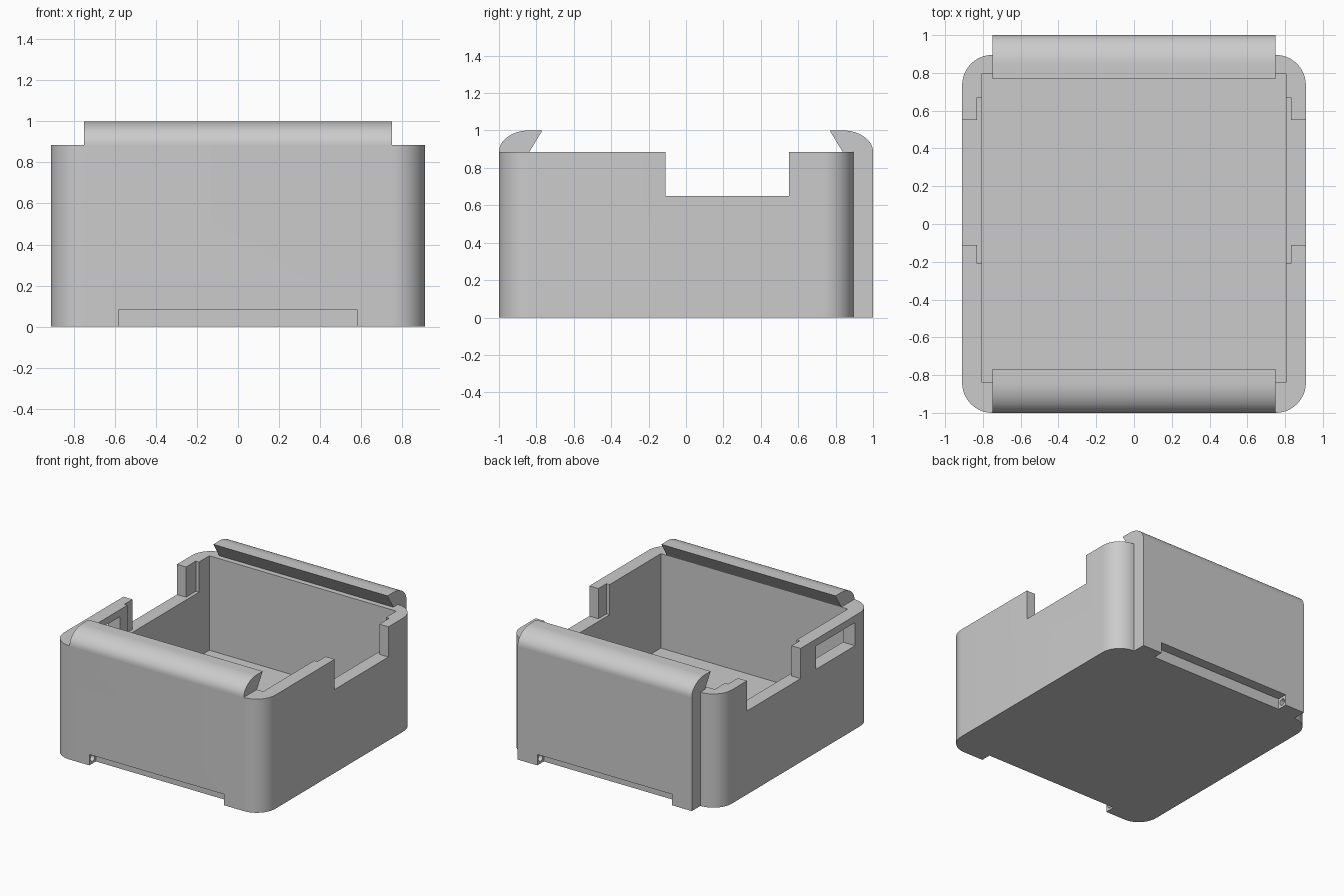
import bpy
import math

if "Cube" in bpy.data.objects:
    bpy.data.objects.remove(bpy.data.objects["Cube"], do_unlink=True)

grey = bpy.data.materials.new("plain grey")
grey.use_nodes = True
grey.diffuse_color = (0.6, 0.6, 0.6, 1)
grey.node_tree.nodes["Principled BSDF"].inputs["Base Color"].default_value = (0.6, 0.6, 0.6, 1)

HALF_X, FRONT, BACK, RIM = 0.91, -1.0, 0.895, 0.885
RADIUS, PANEL_X = 0.16, 0.75


def prism(name, profile, low, high, axis):
    """Extrude a closed 2D profile along x (profile is y, z) or z (profile is x, y)."""
    def place(p, t):
        return (t, p[0], p[1]) if axis == "x" else (p[0], p[1], t)
    n = len(profile)
    verts = [place(p, t) for t in (low, high) for p in profile]
    faces = [tuple(reversed(range(n))), tuple(range(n, 2 * n))]
    faces += [(i, (i + 1) % n, n + (i + 1) % n, n + i) for i in range(n)]
    mesh = bpy.data.meshes.new(name)
    mesh.from_pydata(verts, [], faces)
    mesh.materials.append(grey)
    obj = bpy.data.objects.new(name, mesh)
    bpy.context.collection.objects.link(obj)
    return obj


def box(name, x, y, z):
    rect = [(x[0], y[0]), (x[1], y[0]), (x[1], y[1]), (x[0], y[1])]
    return prism(name, rect, z[0], z[1], "z")


def select(obj):
    bpy.ops.object.select_all(action="DESELECT")
    obj.select_set(True)
    bpy.context.view_layer.objects.active = obj


def cut(obj, cutter):
    """Subtract a cutter and throw it away."""
    select(obj)
    mod = obj.modifiers.new("cut", "BOOLEAN")
    mod.operation, mod.solver, mod.object = "DIFFERENCE", "EXACT", cutter
    bpy.ops.object.modifier_apply(modifier=mod.name)
    bpy.data.objects.remove(cutter, do_unlink=True)


def arc(cx, cy, rx, ry, start, end, steps=12):
    angles = [math.radians(start + (end - start) * i / steps) for i in range(steps + 1)]
    return [(cx + rx * math.cos(a), cy + ry * math.sin(a)) for a in angles]


def cut_foot_slot(obj, y, z=0.085, depth=0.08):
    """Slot along the bottom edge, with a round pin hole in each end."""
    inner = y - math.copysign(depth, y)
    outer = y + math.copysign(0.1, y)
    cut(obj, box("slot_cutter", (-0.58, 0.58), sorted((inner, outer)), (-0.1, z)))
    hole = arc((y + inner) / 2, z / 2, 0.025, 0.025, 0, 345, 23)
    cut(obj, prism("pin_cutter", hole, -0.66, 0.66, "x"))


# Main box with rounded vertical corners
ix = HALF_X - RADIUS
iy = (FRONT + RADIUS, BACK - RADIUS)
outline = []
for cx, cy, start in ((ix, iy[1], 0), (-ix, iy[1], 90), (-ix, iy[0], 180), (ix, iy[0], 270)):
    outline += arc(cx, cy, RADIUS, RADIUS, start, start + 90)
body = prism("box_body", outline, 0, RIM, "z")

# Cavity, then the side openings and their shallow inner rebates
cut(body, box("cavity_cutter", (-0.805, 0.805), (-0.84, 0.797), (0.15, 1.2)))
cut(body, box("opening_cutter", (-1.2, 1.2), (-0.11, 0.55), (0.65, 1.2)))
cut(body, box("rebate_cutter", (-0.832, 0.832), (-0.21, 0.67), (0.65, 1.2)))

# Window through one side wall
cut(body, box("window_cutter", (-1.2, -0.7), (-0.78, -0.30), (0.65, 0.83)))
cut_foot_slot(body, FRONT)

# Flat panel on the back
panel = box("back_panel", (-PANEL_X, PANEL_X), (BACK, 1.0), (0, RIM))
cut_foot_slot(panel, 1.0)

# Rounded overhanging lips on the front and back rims
lip_profile = arc(0.84, RIM, 0.16, 1 - RIM, 0, 90, 16) + [(0.768, 1.0), (0.838, RIM)]
back_lip = prism("back_lip", lip_profile, -PANEL_X, PANEL_X, "x")
front_profile = [(-y, z) for y, z in reversed(lip_profile)]
front_lip = prism("front_lip", front_profile, -PANEL_X, PANEL_X, "x")

# Smooth the curves, keep the edges crisp
for part in (body, panel, back_lip, front_lip):
    select(part)
    bpy.ops.object.shade_smooth_by_angle(angle=math.radians(30))
